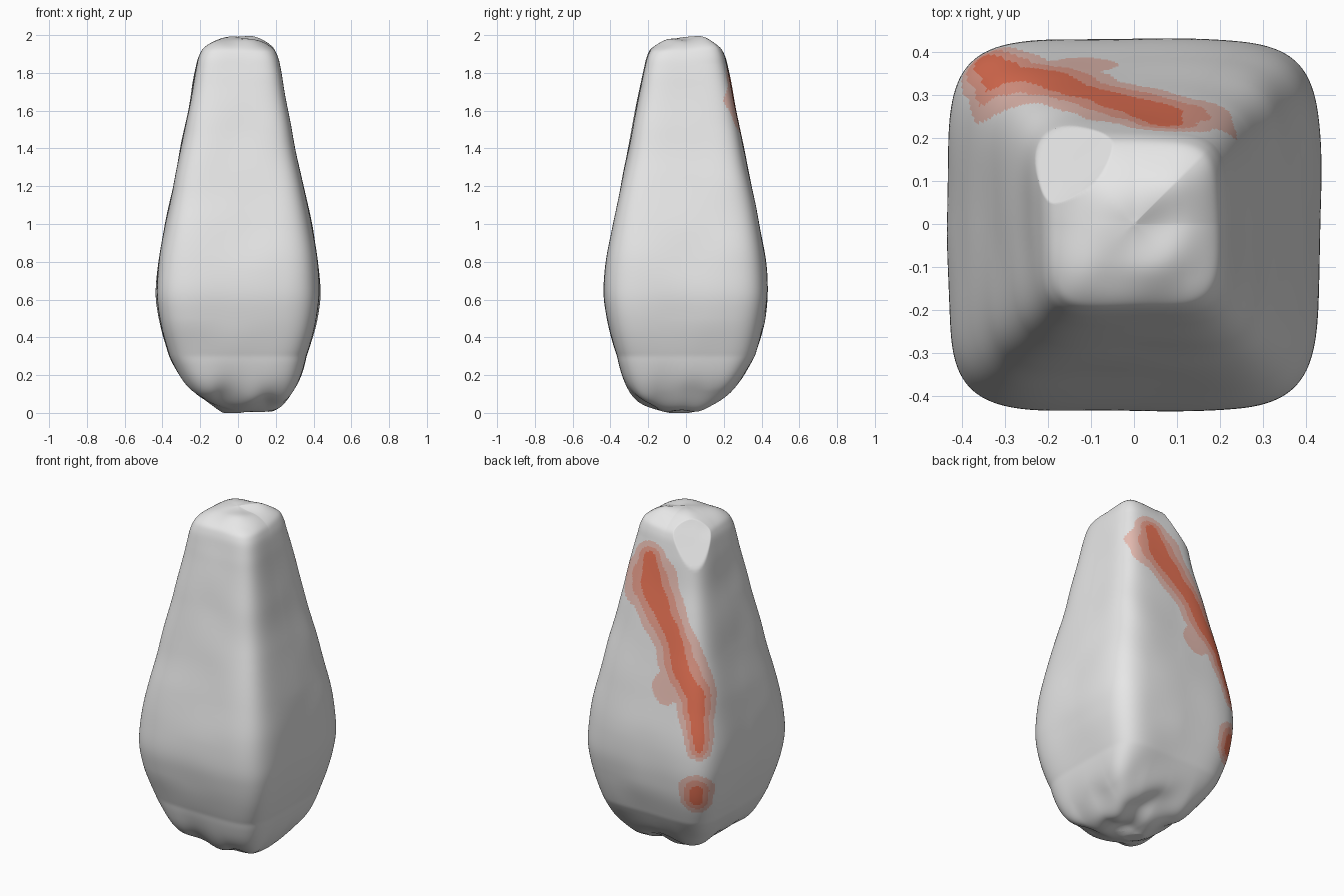
import bpy, bmesh, math
from mathutils import Vector, noise

cube = bpy.data.objects.get("Cube")
if cube:
    bpy.data.objects.remove(cube)


def make_material(name, colour):
    mat = bpy.data.materials.new(name)
    mat.use_nodes = True
    mat.diffuse_color = (*colour, 1)
    mat.node_tree.nodes["Principled BSDF"].inputs["Base Color"].default_value = (*colour, 1)
    return mat


materials = [
    make_material("pale grey", (0.8, 0.8, 0.8)),
    make_material("deep red stain", (0.80, 0.17, 0.09)),
    make_material("soft red stain", (0.80, 0.34, 0.26)),
    make_material("faint pink stain", (0.80, 0.51, 0.45)),
]

# Body outline: half width, height
profile = [(0.005, 0.005), (0.1, 0.015), (0.2, 0.06), (0.285, 0.14), (0.345, 0.25),
           (0.398, 0.41), (0.424, 0.54), (0.432, 0.66), (0.42, 0.82), (0.388, 1.0),
           (0.346, 1.2), (0.305, 1.4), (0.266, 1.6), (0.229, 1.8), (0.207, 1.89),
           (0.175, 1.935), (0.10, 1.975), (0.005, 1.99)]
SIDES, STEPS = 320, 14


def smooth_curve(points):
    """Catmull-Rom curve through the points."""
    pts = [Vector(p) for p in points]
    pts = [pts[0]] + pts + [pts[-1]]
    out = []
    for a, b, c, d in zip(pts, pts[1:], pts[2:], pts[3:]):
        for k in range(STEPS):
            t = k / STEPS
            out.append(0.5 * (2 * b + (c - a) * t + (2 * a - 5 * b + 4 * c - d) * t ** 2
                              + (3 * b - a - 3 * c + d) * t ** 3))
    return out + [pts[-1]]


def body_point(half, z, angle):
    """Point on a rounded-square ring, with a ragged base and uneven crown."""
    c, s = math.cos(angle), math.sin(angle)
    n = 5.2 - max(0, z - 1.2)
    r = half * (abs(c) ** n + abs(s) ** n) ** (-1 / n)
    low = max(0, 1 - z / 0.3)
    high = max(0, (z - 1.85) / 0.15)
    p = Vector((r * c + 0.05 * low, r * s - 0.05 * low, z))
    p += Vector((c, s, 0)) * 0.007 * noise.noise(p * 4) * min(1, half * 5)
    # Worn back corner near the crown
    excess = (p.y - p.x) / math.sqrt(2) - (0.31 - 0.7 * (z - 1.72))
    if z > 1.65 and excess > 0:
        p += Vector((1, -1, 0)) * excess / math.sqrt(2)
    p.z += low * 0.04 * noise.noise(Vector((p.x * 7, p.y * 7, 0)))
    p.z += high * (0.015 * noise.noise(p * 8) + 0.25 * max(0, min(p.x, p.y)))
    p.z = max(0, p.z)
    return p


# Stains: strokes of (x, y, z, radius), and the lowest level each may reach
strokes = [
    ([(0.07, 0.24, 1.74, 0.11), (0.05, 0.255, 1.62, 0.185), (-0.05, 0.28, 1.47, 0.145),
      (-0.15, 0.305, 1.33, 0.125), (-0.22, 0.33, 1.17, 0.135), (-0.31, 0.35, 1.06, 0.125),
      (-0.345, 0.37, 0.78, 0.07)], 0),
    ([(-0.24, 0.33, 1.15, 0.11), (-0.12, 0.35, 1.07, 0.09)], 0.75),
    ([(-0.335, 0.375, 0.53, 0.10), (-0.33, 0.37, 0.48, 0.09)], 0),
]


def stain_level(p):
    best = 9
    for points, floor in strokes:
        for a, b in zip(points, points[1:]):
            va, vb = Vector(a[:3]), Vector(b[:3])
            d = vb - va
            t = min(1, max(0, (p - va).dot(d) / d.length_squared))
            radius = a[3] + (b[3] - a[3]) * t
            best = min(best, max(floor, (p - va - d * t).length / radius))
    return best + 0.12 * noise.noise(p * 10)


# Body
bm = bmesh.new()
rings = []
for half, z in smooth_curve(profile):
    rings.append([bm.verts.new(body_point(half, z, 2 * math.pi * i / SIDES))
                  for i in range(SIDES)])
for lower, upper in zip(rings, rings[1:]):
    for i in range(SIDES):
        j = (i + 1) % SIDES
        bm.faces.new((lower[i], lower[j], upper[j], upper[i]))
bm.faces.new(rings[0][::-1])
bm.faces.new(rings[-1])

# Stain colours by distance from the strokes
for face in bm.faces:
    face.smooth = True
    centre = face.calc_center_median()
    if centre.y > 0.15 and centre.x < 0.35:
        level = stain_level(centre)
        for index, limit in enumerate((0.4, 0.69, 1.0), 1):
            if level < limit:
                face.material_index = index
                break

mesh = bpy.data.meshes.new("stone_body")
bm.to_mesh(mesh)
bm.free()
for mat in materials:
    mesh.materials.append(mat)
body = bpy.data.objects.new("stone_body", mesh)
bpy.context.collection.objects.link(body)
